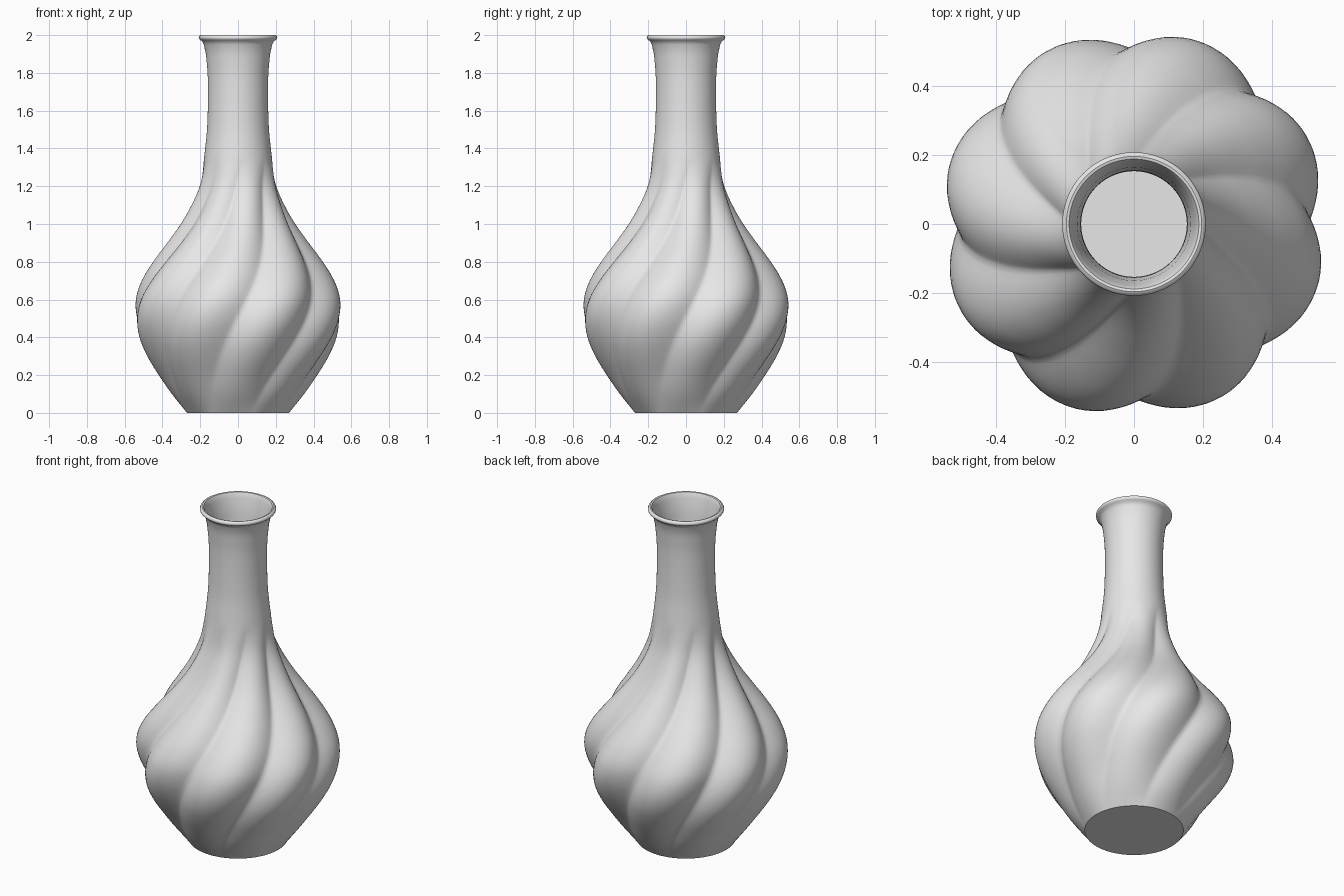
import bpy, bmesh, math

if "Cube" in bpy.data.objects:
    bpy.data.objects.remove(bpy.data.objects["Cube"])

SEG = 160          # divisions around (20 per lobe)
LOBES = 8
WALL = 0.006

# Lobe-crest radius against height
PROFILE = [(0, .27), (.1, .35), (.2, .42), (.3, .485), (.4, .535), (.5, .56),
           (.6, .555), (.7, .515), (.8, .45), (.9, .375), (1.0, .305), (1.1, .25),
           (1.2, .209), (1.3, .187), (1.4, .174), (1.5, .164), (1.6, .16), (1.7, .159),
           (1.8, .161), (1.9, .17)]
# Flared lip: up the outside, over the top, down into the mouth
LIP = [(1.95, .181), (1.968, .19), (1.974, .201), (1.981, .207), (1.989, .208),
       (1.996, .204), (2.0, .196), (1.998, .188), (1.988, .183), (1.97, .178), (1.94, .172)]


def crest(z):
    """Catmull-Rom interpolation of the profile."""
    n = len(PROFILE)
    i = min(int(z / 0.1 + 1e-6), n - 2)
    t = z / 0.1 - i
    p0, p1, p2, p3 = (PROFILE[min(max(k, 0), n - 1)][1] for k in (i - 1, i, i + 1, i + 2))
    if i == 0:
        p0 = 2 * p1 - p2
    if i == n - 2:
        p3 = 2 * p2 - p1
    return p1 + 0.5 * t * (p2 - p0 + t * (2 * p0 - 5 * p1 + 4 * p2 - p3
                                          + t * (3 * (p1 - p2) + p3 - p0)))


def groove_depth(z):
    """Grooves fade out at the foot and where the neck begins."""
    if z >= 1.35:
        return 0
    return 0.062 * math.sin(math.pi * (z / 1.35) ** 0.85) ** 1.1


def ring(bm, z, r, depth=0.0):
    twist = math.radians(60) * (min(z, 1.4) - 0.5)   # grooves wind with height
    out = []
    for k in range(SEG):
        a = 2 * math.pi * k / SEG
        s = math.sqrt(math.sin(LOBES * a / 2) ** 2 + 0.006)
        rr = r - depth * max(0, 1 - s)
        out.append(bm.verts.new((rr * math.cos(a + twist), rr * math.sin(a + twist), z)))
    return out


bm = bmesh.new()
heights = [1.9 * i / 76 for i in range(77)]
rings = [ring(bm, z, crest(z), groove_depth(z)) for z in heights]      # outer wall
rings += [ring(bm, z, r) for z, r in LIP]                              # lip
rings += [ring(bm, z, crest(z) - WALL, groove_depth(z))                # inner wall
          for z in reversed(heights) if z > 0.005]
for a, b in zip(rings, rings[1:]):
    for k in range(SEG):
        j = (k + 1) % SEG
        bm.faces.new((a[k], a[j], b[j], b[k]))
bm.faces.new(list(reversed(rings[0])))     # underside
bm.faces.new(rings[-1])                    # inside floor
bmesh.ops.recalc_face_normals(bm, faces=bm.faces)

mesh = bpy.data.meshes.new("vase")
bm.to_mesh(mesh)
bm.free()
vase = bpy.data.objects.new("vase", mesh)
bpy.context.collection.objects.link(vase)

mat = bpy.data.materials.new("light grey ceramic")
mat.diffuse_color = (0.8, 0.8, 0.8, 1)
mat.use_nodes = True
mat.node_tree.nodes["Principled BSDF"].inputs["Base Color"].default_value = mat.diffuse_color
mesh.materials.append(mat)

bpy.context.view_layer.objects.active = vase
vase.select_set(True)
bpy.ops.object.shade_smooth_by_angle(angle=math.radians(40))
